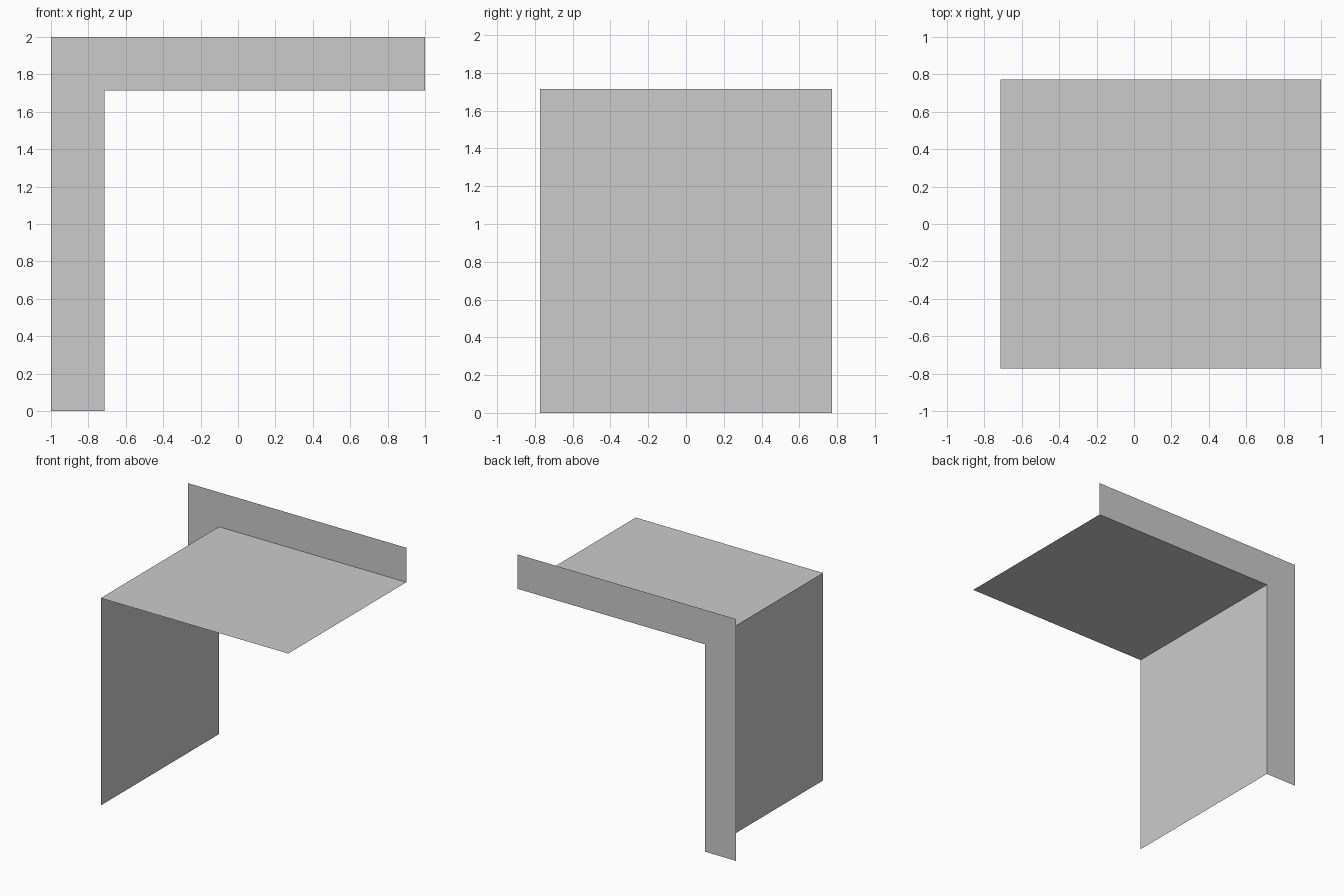
import bpy

if "Cube" in bpy.data.objects:
    bpy.data.objects.remove(bpy.data.objects["Cube"])

INNER_X, INNER_Z = -0.715, 1.715   # inside corner of the angle profile
HALF_DEPTH = 0.772


def sheet(name, profile, extrude=False):
    """Flat sheet from an x/z profile: filled at the back, or swept from front to back."""
    n = len(profile)
    back = [(x, HALF_DEPTH, z) for x, z in profile]
    if extrude:
        verts = [(x, -HALF_DEPTH, z) for x, z in profile] + back
        faces = [(i, i + 1, n + i + 1, n + i) for i in range(n - 1)]
    else:
        verts, faces = back, [tuple(range(n))]
    mesh = bpy.data.meshes.new(name)
    mesh.from_pydata(verts, [], faces)
    mesh.update()
    obj = bpy.data.objects.new(name, mesh)
    bpy.context.collection.objects.link(obj)
    return obj


# Angle-shaped flange standing at the back
sheet("back_flange", [(-1, 0), (INNER_X, 0), (INNER_X, INNER_Z),
                      (1, INNER_Z), (1, 2), (-1, 2)])

# Upright and top panels folded forward from the flange's inner edge
sheet("folded_panels", [(INNER_X, 0), (INNER_X, INNER_Z), (1, INNER_Z)], extrude=True)
